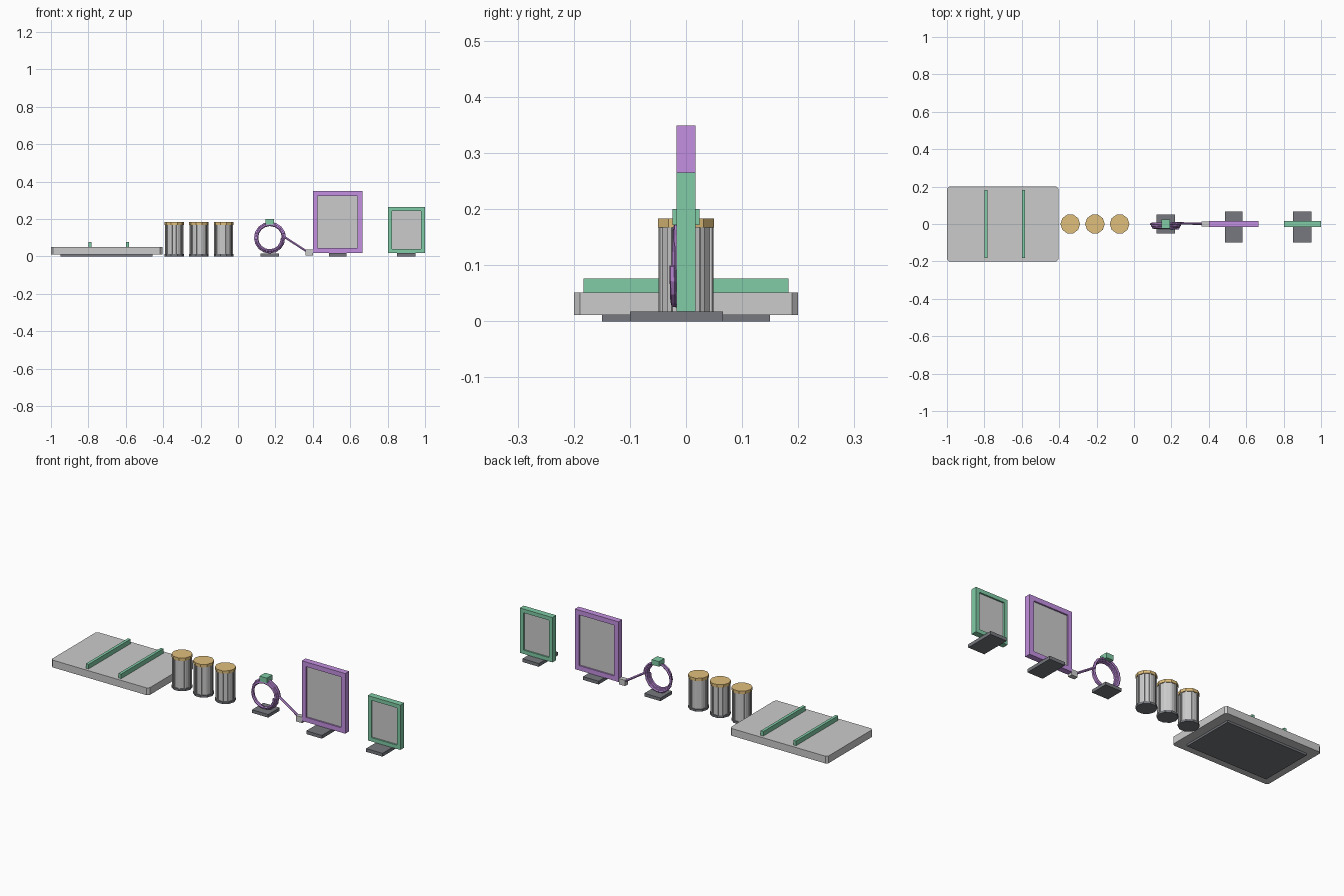
import bpy, bmesh
from math import cos, sin, pi

if "Cube" in bpy.data.objects:
    bpy.data.objects.remove(bpy.data.objects["Cube"])


def material(name, rgb):
    m = bpy.data.materials.new(name)
    m.diffuse_color = (*rgb, 1)
    m.use_nodes = True
    m.node_tree.nodes["Principled BSDF"].inputs["Base Color"].default_value = m.diffuse_color
    return m


GREEN = material("green", (0.22, 0.6, 0.38))
PURPLE = material("purple", (0.55, 0.28, 0.75))
GOLD = material("gold", (0.75, 0.52, 0.2))
DARK = material("dark_grey", (0.18, 0.19, 0.21))


def finish(name, bm, mat=None):
    bmesh.ops.recalc_face_normals(bm, faces=bm.faces)
    me = bpy.data.meshes.new(name)
    bm.to_mesh(me)
    bm.free()
    ob = bpy.data.objects.new(name, me)
    bpy.context.collection.objects.link(ob)
    if mat:
        me.materials.append(mat)
    return ob


def add_prism(bm, pts, z0, z1):
    f = bm.faces.new([bm.verts.new((x, y, z0)) for x, y in pts])
    ext = bmesh.ops.extrude_face_region(bm, geom=[f], use_keep_orig=True)["geom"]
    for v in ext:
        if isinstance(v, bmesh.types.BMVert):
            v.co.z = z1


def box(name, x, y, z, mat=None, c=0):
    bm = bmesh.new()
    (x0, x1), (y0, y1) = x, y
    if c:
        pts = [(x0 + c, y0), (x1 - c, y0), (x1, y0 + c), (x1, y1 - c),
               (x1 - c, y1), (x0 + c, y1), (x0, y1 - c), (x0, y0 + c)]
    else:
        pts = [(x0, y0), (x1, y0), (x1, y1), (x0, y1)]
    add_prism(bm, pts, *z)
    return finish(name, bm, mat)


def polygon(cx, r, n=10):
    return [(cx + r * cos(2 * pi * i / n), r * sin(2 * pi * i / n)) for i in range(n)]


# Flat platform with two raised rails
box("platform_foot", (-0.95, -0.457), (-0.15, 0.15), (0, 0.011), DARK)
box("platform_slab", (-1.0, -0.405), (-0.2, 0.2), (0.011, 0.051), c=0.011)
for i, x in enumerate((-0.79, -0.591)):
    box(f"platform_rail_{i + 1}", (x - 0.008, x + 0.008), (-0.183, 0.183), (0.05, 0.076), GREEN)

# Three ten-sided ribbed drums with lids
for i, cx in enumerate((-0.341, -0.209, -0.077)):
    bm = bmesh.new()
    add_prism(bm, polygon(cx, 0.047), 0.011, 0.168)
    finish(f"drum_body_{i + 1}", bm)
    bm = bmesh.new()
    for k in range(10):
        a = 2 * pi * k / 10
        u, w = (cos(a), sin(a)), (-sin(a), cos(a))
        pts = [(cx + r * u[0] + s * w[0], r * u[1] + s * w[1])
               for r, s in ((0.042, -0.004), (0.05, -0.004), (0.05, 0.004), (0.042, 0.004))]
        add_prism(bm, pts, 0.011, 0.168)
    finish(f"drum_ribs_{i + 1}", bm)
    for name, z, mat in (("base", (0, 0.012), DARK), ("lid", (0.167, 0.183), GOLD)):
        bm = bmesh.new()
        add_prism(bm, polygon(cx, 0.0525), *z)
        finish(f"drum_{name}_{i + 1}", bm, mat)


# Coiled hose on a foot, with tail and nozzle
def tube(name, pts, radius, mat):
    cu = bpy.data.curves.new(name, "CURVE")
    cu.dimensions = "3D"
    cu.bevel_depth = radius
    cu.bevel_resolution = 1
    cu.use_fill_caps = True
    sp = cu.splines.new("POLY")
    sp.points.add(len(pts) - 1)
    for p, co in zip(sp.points, pts):
        p.co = (*co, 1)
    sp.use_smooth = False
    cu.materials.append(mat)
    ob = bpy.data.objects.new(name, cu)
    bpy.context.collection.objects.link(ob)
    bpy.ops.object.select_all(action="DESELECT")
    ob.select_set(True)
    bpy.context.view_layer.objects.active = ob
    bpy.ops.object.convert(target="MESH")


N, TURNS = 16, 3
coil = []
for i in range(N * TURNS + 1):
    t, a = i / (N * TURNS), 2 * pi * i / N
    r = 0.081 - 0.015 * t
    coil.append((0.17 + r * cos(a), 0.004 - 0.027 * t, 0.099 + r * sin(a)))
tube("hose_coil", coil, 0.007, PURPLE)
tube("hose_tail", [(0.25, 0.003, 0.103), (0.375, 0.002, 0.022)], 0.0065, PURPLE)
box("hose_nozzle", (0.362, 0.4), (-0.013, 0.013), (0.004, 0.036))
box("hose_foot", (0.12, 0.219), (-0.05, 0.05), (0, 0.017), DARK)
box("hose_clamp", (0.148, 0.192), (-0.024, 0.024), (0.172, 0.2), GREEN)


# Two upright framed panels on feet
def framed_panel(name, x0, x1, z0, z1, border, foot, mat):
    bm = bmesh.new()
    loops = []
    for y in (-0.0165, 0.0165):
        for b in (0, border):
            loops.append([bm.verts.new(p) for p in (
                (x0 + b, y, z0 + b), (x1 - b, y, z0 + b), (x1 - b, y, z1 - b), (x0 + b, y, z1 - b))])
    for a, b in ((0, 1), (1, 3), (3, 2), (2, 0)):
        for k in range(4):
            j = (k + 1) % 4
            bm.faces.new((loops[a][k], loops[a][j], loops[b][j], loops[b][k]))
    finish(name + "_frame", bm, mat)
    box(name + "_panel", (x0 + border, x1 - border), (-0.008, 0.008), (z0 + border, z1 - border))
    box(name + "_foot", foot, (-0.1, 0.066), (0, 0.018), DARK)


framed_panel("large_screen", 0.4, 0.665, 0.018, 0.349, 0.026, (0.486, 0.581), PURPLE)
framed_panel("small_screen", 0.802, 1.0, 0.018, 0.265, 0.021, (0.85, 0.95), GREEN)
